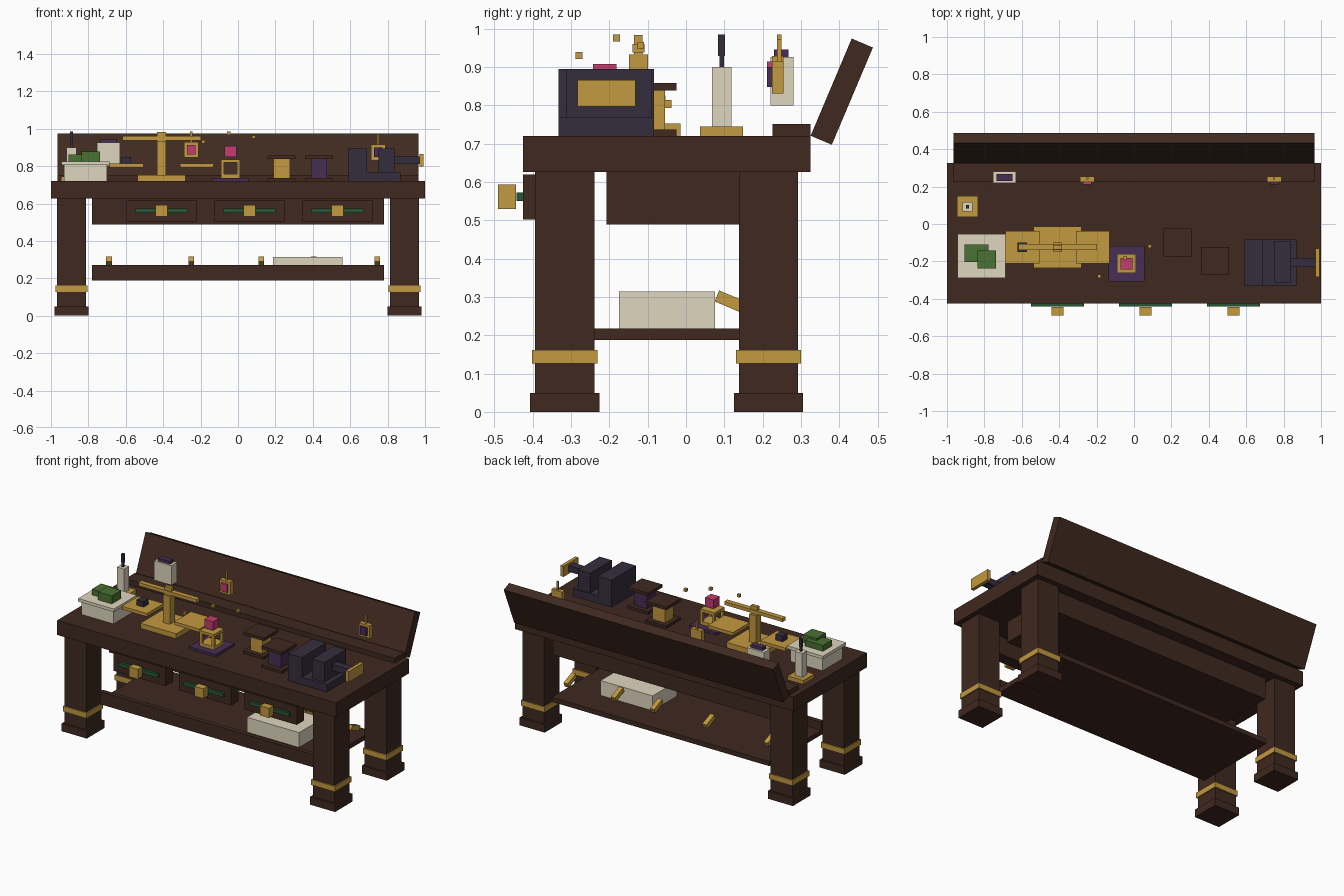
import bpy, bmesh
from mathutils import Matrix

cube = bpy.data.objects.get("Cube")
if cube:
    bpy.data.objects.remove(cube, do_unlink=True)


def material(name, rgb):
    m = bpy.data.materials.new(name)
    m.use_nodes = True
    m.diffuse_color = (*rgb, 1)
    m.node_tree.nodes["Principled BSDF"].inputs["Base Color"].default_value = (*rgb, 1)
    return m


wood = material("dark wood", (0.050, 0.022, 0.014))
gold = material("brass", (0.54, 0.32, 0.050))
cream = material("parchment", (0.74, 0.67, 0.52))
iron = material("dark iron", (0.036, 0.026, 0.048))
purple = material("purple", (0.065, 0.026, 0.090))
pink = material("pink crystal", (0.55, 0.045, 0.16))
emerald = material("emerald green", (0.019, 0.090, 0.033))
leaf = material("leaf green", (0.068, 0.165, 0.032))


def boxes(name, mat, *spans, tilt=0.0):
    """One object made of boxes given as (x0, x1, y0, y1, z0, z1)."""
    bm = bmesh.new()
    for x0, x1, y0, y1, z0, z1 in spans:
        mid = ((x0 + x1) / 2, (y0 + y1) / 2, (z0 + z1) / 2)
        mtx = (Matrix.Translation(mid) @ Matrix.Rotation(tilt, 4, 'X')
               @ Matrix.Diagonal((x1 - x0, y1 - y0, z1 - z0, 1)))
        bmesh.ops.create_cube(bm, size=1, matrix=mtx)
    me = bpy.data.meshes.new(name)
    bm.to_mesh(me)
    bm.free()
    me.materials.append(mat)
    ob = bpy.data.objects.new(name, me)
    bpy.context.collection.objects.link(ob)
    return ob


def block(x, y, w, d, z0, z1):
    """Span of a box centred on x, y with width w and depth d."""
    return (x - w / 2, x + w / 2, y - d / 2, y + d / 2, z0, z1)


# Table top, rear ledge and raised back board
boxes("table_top", wood, (-1, 1, -0.425, 0.325, 0.626, 0.72))
boxes("rear_ledge", wood, (-0.965, 0.965, 0.225, 0.325, 0.72, 0.751))
boxes("back_board", wood, block(0, 0.406, 1.932, 0.06, 0.698, 0.973), tilt=-0.4)

# Legs with feet and brass bands
for side, x in (("right", -0.89), ("left", 0.89)):
    for end, y in (("front", -0.316), ("rear", 0.215)):
        boxes(f"{end}_{side}_leg", wood, block(x, y, 0.155, 0.155, 0.05, 0.627),
              block(x, y, 0.18, 0.18, 0, 0.05))
        boxes(f"{end}_{side}_leg_band", gold, block(x, y, 0.17, 0.17, 0.127, 0.162))

# Drawer housing and three drawers
boxes("drawer_housing", wood, (-0.78, 0.78, -0.207, 0.25, 0.489, 0.627))
for i, x in enumerate((-0.408, 0.062, 0.532), 1):
    boxes(f"drawer_{i}", wood, block(x, -0.3875, 0.374, 0.075, 0.502, 0.62))
    boxes(f"drawer_inlay_{i}", emerald, block(x, -0.433, 0.284, 0.018, 0.55, 0.573))
    boxes(f"drawer_knob_{i}", gold, block(x, -0.466, 0.064, 0.047, 0.53, 0.593))

# Lower shelf with front rail, storage box and rolled scrolls
boxes("shelf", wood, (-0.78, 0.78, -0.30, 0.26, 0.188, 0.218))
boxes("shelf_rail", wood, (-0.78, 0.78, -0.30, -0.27, 0.188, 0.27))
boxes("storage_box", cream, (0.187, 0.56, -0.175, 0.075, 0.218, 0.314))
boxes("scrolls", gold, *[block(x, 0.122, 0.03, 0.09, 0.27, 0.301)
                         for x in (-0.69, -0.25, 0.125, 0.405, 0.745)], tilt=-0.4)

# Parchment chest with two green bundles
boxes("chest", cream, (-0.93, -0.70, -0.275, -0.07, 0.72, 0.805),
      (-0.945, -0.688, -0.289, -0.053, 0.805, 0.825))
boxes("green_bundles", leaf, (-0.906, -0.778, -0.202, -0.109, 0.825, 0.863),
      (-0.837, -0.738, -0.238, -0.143, 0.825, 0.877))

# Candle on a brass base
boxes("candle_base", gold, block(-0.89, 0.093, 0.112, 0.112, 0.72, 0.745))
boxes("candle", cream, block(-0.89, 0.093, 0.052, 0.05, 0.745, 0.90))
boxes("candle_wick", iron, block(-0.89, 0.093, 0.012, 0.012, 0.90, 0.928),
      block(-0.89, 0.093, 0.018, 0.018, 0.928, 0.984))

# Floating jar with purple cap
boxes("jar", cream, (-0.755, -0.632, 0.22, 0.28, 0.80, 0.926))
boxes("jar_cap", purple, (-0.735, -0.65, 0.23, 0.267, 0.926, 0.945))

# Hanging pendants
for name, x, z, top, mat in (("pink", -0.25, 0.887, 0.984, pink),
                             ("purple", 0.749, 0.873, 0.972, purple)):
    boxes(f"{name}_pendant_frame", gold, block(x, 0.239, 0.077, 0.03, z - 0.042, z + 0.042),
          block(x, 0.243, 0.011, 0.011, z + 0.042, top))
    boxes(f"{name}_pendant_gem", mat, block(x, 0.221, 0.046, 0.02, z - 0.025, z + 0.027))

# Balance scale
sx, sy = -0.408, -0.124
boxes("scale_stand", gold, block(sx, sy, 0.257, 0.22, 0.72, 0.753),
      block(sx, sy, 0.048, 0.05, 0.753, 0.932), block(sx, sy, 0.048, 0.022, 0.932, 0.983))
boxes("scale_beam", gold, block(sx, sy, 0.418, 0.032, 0.938, 0.96))
boxes("scale_pans", gold, *[block(sx + s * 0.188, sy, 0.18, 0.172, 0.793, 0.814)
                            for s in (-1, 1)])
boxes("scale_weight", iron, block(-0.598, sy, 0.05, 0.05, 0.814, 0.85))

# Crystal stand: purple plinth, open brass cage, floating crystal
cx, cy = -0.04, -0.212
boxes("crystal_plinth", purple, block(cx, cy, 0.192, 0.19, 0.72, 0.736))
cage = [block(cx + i * 0.043, cy + j * 0.043, 0.016, 0.016, 0.757, 0.818)
        for i in (-1, 1) for j in (-1, 1)]
boxes("crystal_cage", gold, block(cx, cy, 0.102, 0.102, 0.736, 0.757),
      block(cx, cy, 0.102, 0.102, 0.818, 0.836), *cage)
boxes("crystal", pink, block(cx, cy, 0.062, 0.062, 0.85, 0.907))

# Two thread spools
for name, x, y, mat in (("brass", 0.233, -0.099, gold), ("purple", 0.433, -0.198, purple)):
    boxes(f"{name}_spool_ends", wood, block(x, y, 0.148, 0.148, 0.72, 0.737),
          block(x, y, 0.148, 0.148, 0.839, 0.858))
    boxes(f"{name}_spool_body", mat, block(x, y, 0.088, 0.088, 0.737, 0.839))

# Bench vise with screw and brass handle
boxes("vise", iron, (0.592, 0.87, -0.332, -0.083, 0.72, 0.768),
      (0.592, 0.69, -0.332, -0.083, 0.768, 0.895),
      (0.75, 0.838, -0.312, -0.09, 0.768, 0.895))
boxes("vise_screw", iron, (0.838, 0.97, -0.23, -0.182, 0.812, 0.852))
boxes("vise_handle", gold, (0.97, 0.992, -0.283, -0.132, 0.797, 0.866))

# Floating brass sparks
boxes("sparks", gold, *[block(x, y, 0.018, 0.018, z - 0.009, z + 0.009) for x, y, z in
                        ((-0.185, -0.279, 0.93), (-0.05, -0.181, 0.975), (0.085, -0.118, 0.956))])
